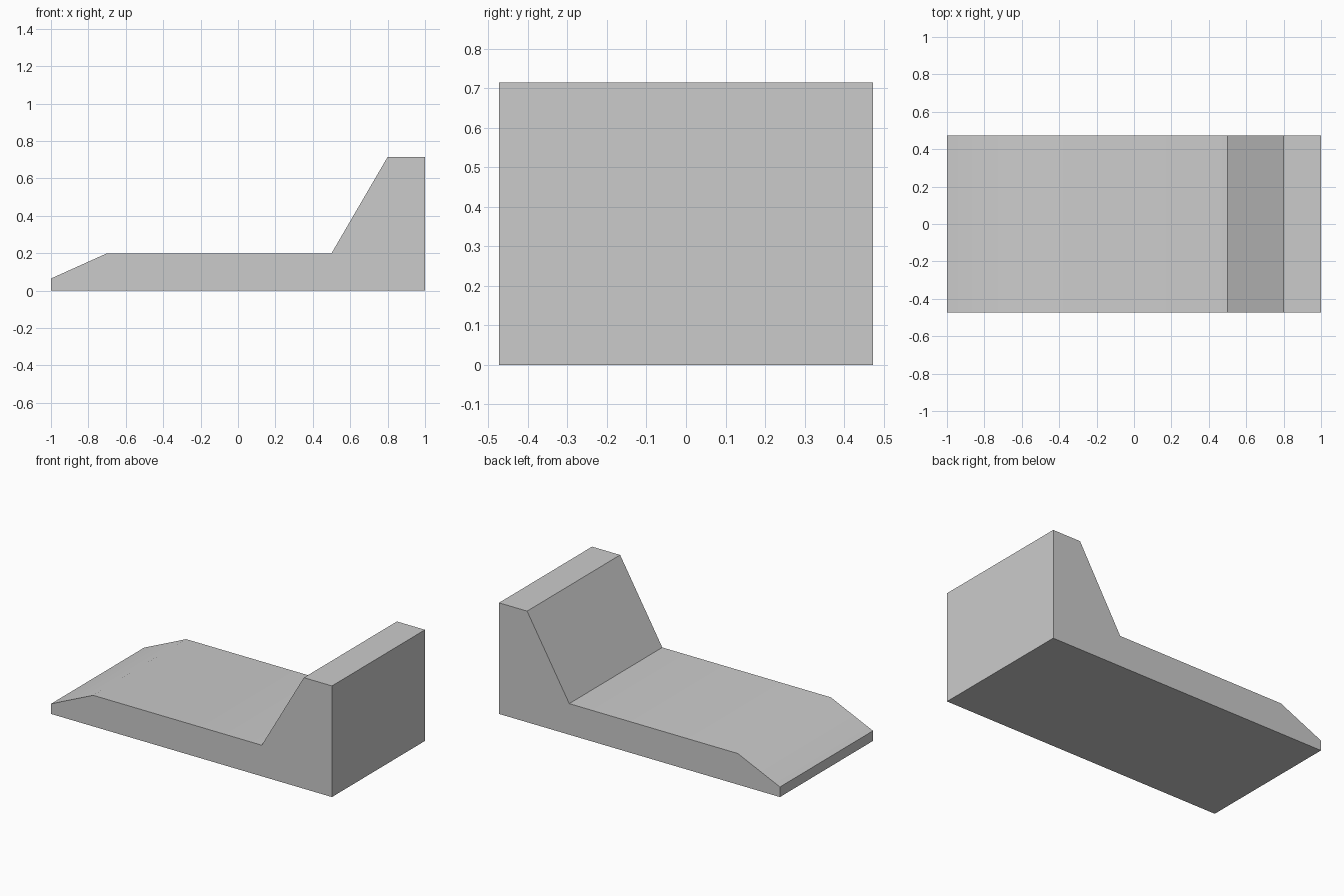
import bpy
import bmesh
import math

cube = bpy.data.objects.get("Cube")
if cube:
    bpy.data.objects.remove(cube, do_unlink=True)

# Plain grey finish
grey = bpy.data.materials.new("light_grey")
grey.use_nodes = True
colour = (0.6, 0.6, 0.6, 1)
grey.diffuse_color = colour
grey.node_tree.nodes["Principled BSDF"].inputs["Base Color"].default_value = colour

# Side profile (x, z): sloped toe, flat deck, raked upright block
HALF_DEPTH = 0.473
profile = [(-1, 0), (1, 0), (1, 0.715), (0.8, 0.715),
           (0.5, 0.2), (-0.7, 0.2), (-1, 0.065)]

# Extrude the profile from front to back
bm = bmesh.new()
front = bm.faces.new([bm.verts.new((x, -HALF_DEPTH, z)) for x, z in profile])
side = bmesh.ops.extrude_face_region(bm, geom=[front], use_keep_orig=True)
back = [g for g in side["geom"] if isinstance(g, bmesh.types.BMVert)]
bmesh.ops.translate(bm, verts=back, vec=(0, 2 * HALF_DEPTH, 0))
bmesh.ops.recalc_face_normals(bm, faces=bm.faces)

mesh = bpy.data.meshes.new("wedge_block")
bm.to_mesh(mesh)
bm.free()
mesh.materials.append(grey)
block = bpy.data.objects.new("wedge_block", mesh)
bpy.context.collection.objects.link(block)

# Soften only the shallow bend between toe and deck
bpy.context.view_layer.objects.active = block
block.select_set(True)
bpy.ops.object.shade_smooth_by_angle(angle=math.radians(30))
